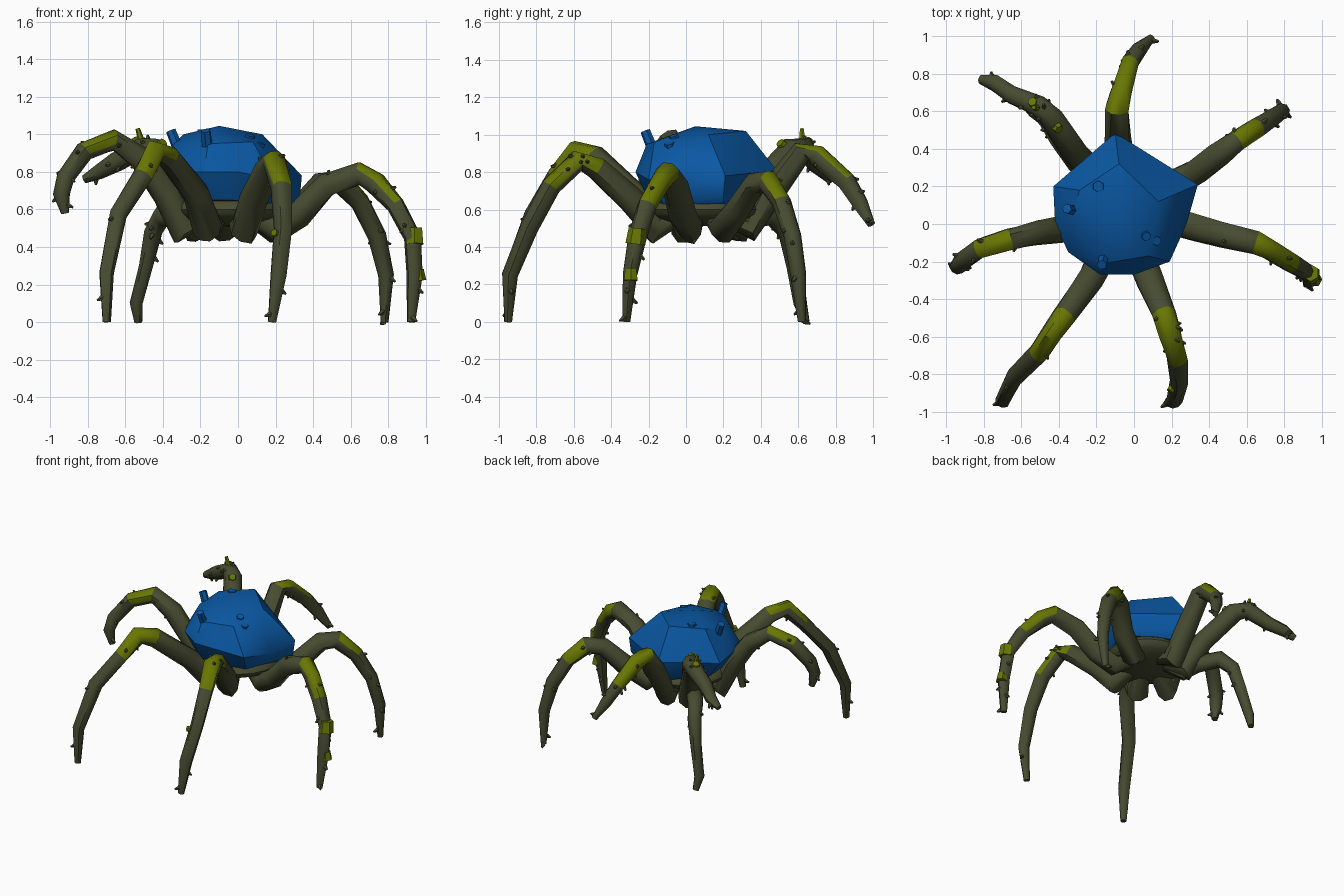
import bpy
import bmesh
import math
import random
from mathutils import Vector

cube = bpy.data.objects.get("Cube")
if cube:
    bpy.data.objects.remove(cube, do_unlink=True)
random.seed(4)


def material(name, color):
    mat = bpy.data.materials.new(name)
    mat.use_nodes = True
    mat.diffuse_color = (*color, 1)
    mat.node_tree.nodes["Principled BSDF"].inputs["Base Color"].default_value = (*color, 1)
    return mat


BLUE = material("blue_shell", (0.003, 0.098, 0.37))
BARK = material("dark_bark", (0.062, 0.071, 0.03))
MOSS = material("moss_green", (0.14, 0.185, 0.001))
CENTER = Vector((-0.05, 0.08, 0.57))


def finish(bm, name, *mats, smooth=30):
    bmesh.ops.recalc_face_normals(bm, faces=bm.faces)
    mesh = bpy.data.meshes.new(name)
    bm.to_mesh(mesh)
    bm.free()
    for mat in mats:
        mesh.materials.append(mat)
    mesh.shade_smooth()
    mesh.set_sharp_from_angle(angle=math.radians(smooth))
    obj = bpy.data.objects.new(name, mesh)
    bpy.context.collection.objects.link(obj)


def add_cone(bm, base, direction, r1, r2, length, sides):
    """Cone or peg from a base point along a direction."""
    direction = direction.normalized()
    rot = direction.to_track_quat('Z', 'Y').to_matrix().to_4x4()
    rot.translation = base + direction * length / 2
    bmesh.ops.create_cone(bm, cap_ends=True, segments=sides, radius1=r1,
                          radius2=r2, depth=length, matrix=rot)


# Faceted shell: hull of a few rim, shoulder and crown points
def build_shell():
    rim = [(-0.10, 0.485, 0.81), (-0.10, 0.46, 0.7), (0.34, 0.21, 0.78),
           (0.33, 0.2, 0.67), (0.28, 0, 0.74), (0.19, -0.2, 0.76),
           (0, -0.27, 0.8), (-0.18, -0.27, 0.8), (-0.35, -0.15, 0.8),
           (-0.42, 0, 0.8), (-0.43, 0.2, 0.78)]
    crown = [(-0.1, 0.05, 1.045), (0.13, 0.12, 1), (-0.08, 0.32, 1.02),
             (-0.29, 0.18, 1), (-0.34, 0.02, 0.95), (-0.16, -0.21, 0.95),
             (0.08, -0.17, 0.96), (0.2, 0.02, 0.91)]
    base = [(-0.1, 0.4, 0.64), (0.29, 0.2, 0.63), (0.15, -0.12, 0.63),
            (-0.03, -0.2, 0.65), (-0.2, -0.18, 0.65), (-0.33, 0.02, 0.66),
            (-0.33, 0.2, 0.65)]
    bm = bmesh.new()
    for p in rim + crown + base:
        bm.verts.new(p)
    hull = bmesh.ops.convex_hull(bm, input=bm.verts)
    loose = [g for g in hull["geom_interior"] if isinstance(g, bmesh.types.BMVert)]
    bmesh.ops.delete(bm, geom=loose, context='VERTS')
    bm.normal_update()
    for face in bm.faces:
        face.material_index = int(face.normal.z < -0.75)
    finish(bm, "shell", BLUE, BARK)


# Small cones or pegs gathered into one object
def build_bumps(name, mat, bumps):
    bm = bmesh.new()
    for base, lean, r1, r2, length in bumps:
        add_cone(bm, Vector(base), Vector(lean), r1, r2, length, 6)
    finish(bm, name, mat)


# Dark underside that joins the legs
def build_core():
    bm = bmesh.new()
    bmesh.ops.create_icosphere(bm, subdivisions=3, radius=1)
    for v in bm.verts:
        v.co = CENTER + Vector((v.co.x * 0.3, v.co.y * 0.3, v.co.z * 0.09 + 0.03))
    finish(bm, "core", BARK)


# Root-like leg: swept tube, mossy upper faces on chosen segments, thorns
def build_leg(name, points, moss=(), thorns=9, width=1):
    pts = [Vector(p) for p in points]
    out = pts[0] - CENTER
    out.z = 0
    out.normalize()
    hip = CENTER + out * 0.26
    hip.z = 0.495
    pts = [CENTER + out * 0.12, hip] + pts
    n = len(pts)
    bm = bmesh.new()
    rings, radii, sides = [], [], 8
    side = (pts[-1] - pts[0]).cross(Vector((0, 0, 1))).normalized()
    for i, p in enumerate(pts):
        t = (pts[min(i + 1, n - 1)] - pts[max(i - 1, 0)]).normalized()
        across = (side - t * side.dot(t)).normalized()
        up = across.cross(t)
        k = max(0, i - 1) / (n - 2)
        r = width * (0.08 * (1 - k) + 0.036 * k)
        if i in (0, n - 1):
            r = 0.05 if i == 0 else 0.022
        radii.append(r)
        ring = []
        for j in range(sides):
            a = math.tau * (j + 0.5) / sides
            offset = across * math.cos(a) + up * math.sin(a)
            ring.append(bm.verts.new(p + offset * r * random.uniform(0.9, 1.08)))
        rings.append(ring)
    for i in range(n - 1):
        for j in range(sides):
            jj = (j + 1) % sides
            face = bm.faces.new((rings[i][j], rings[i][jj], rings[i + 1][jj], rings[i + 1][j]))
            face.material_index = int(i - 2 in moss and j < 4)
    bm.faces.new(rings[0])
    bm.faces.new(rings[-1])
    # stubby thorns scattered past the thigh
    for _ in range(thorns):
        i = random.randrange(3, n - 1)
        f = random.random()
        t = (pts[i + 1] - pts[i]).normalized()
        d = Vector([random.uniform(-1, 1) for _ in range(3)])
        d = (d - t * d.dot(t)).normalized()
        r = radii[i] * (1 - f) + radii[i + 1] * f
        base = pts[i].lerp(pts[i + 1], f) + d * r * 0.65
        add_cone(bm, base, d + t * 0.5, 0.018, 0.006, 0.036, 5)
    finish(bm, name, BARK, MOSS, smooth=50)


build_shell()
build_core()
build_bumps("shell_pegs", BLUE, [
    ((-0.31, 0.07, 0.9), (-0.4, 0.1, 1), 0.03, 0.027, 0.13),
    ((-0.16, -0.17, 0.9), (-0.1, -0.4, 1), 0.03, 0.027, 0.13),
    ((-0.19, 0.2, 0.98), (0, 0, 1), 0.034, 0.03, 0.045),
    ((0.05, -0.05, 0.94), (0.3, -0.3, 1), 0.03, 0.026, 0.06),
    ((0.1, -0.08, 0.9), (0.4, -0.2, 1), 0.03, 0.026, 0.06)])

build_leg("back_leg", [(-0.09, 0.45, 0.68), (-0.09, 0.62, 0.91), (-0.07, 0.7, 0.89),
                       (-0.02, 0.86, 0.75), (0.03, 0.93, 0.64), (0.09, 0.99, 0.52)],
          moss=(1, 2))
build_leg("back_left_leg", [(0.33, 0.28, 0.6), (0.45, 0.37, 0.74), (0.54, 0.44, 0.75),
                            (0.65, 0.51, 0.64), (0.74, 0.57, 0.46), (0.79, 0.6, 0.25),
                            (0.78, 0.62, 0)], moss=(2,))
build_leg("left_leg", [(0.32, -0.02, 0.57), (0.47, -0.06, 0.73), (0.65, -0.1, 0.79),
                       (0.73, -0.14, 0.74), (0.84, -0.21, 0.62), (0.93, -0.26, 0.45),
                       (0.94, -0.3, 0.25), (0.92, -0.32, 0)], moss=(2, 3))
build_leg("front_left_leg", [(0.08, -0.29, 0.65), (0.16, -0.48, 0.82), (0.19, -0.58, 0.86),
                             (0.23, -0.72, 0.72), (0.24, -0.84, 0.5), (0.215, -0.94, 0.25),
                             (0.18, -0.95, 0)], moss=(1, 2))
build_leg("front_right_leg", [(-0.22, -0.28, 0.68), (-0.37, -0.49, 0.88),
                              (-0.44, -0.59, 0.91), (-0.51, -0.69, 0.78),
                              (-0.64, -0.82, 0.57), (-0.7, -0.94, 0.26),
                              (-0.7, -0.95, 0)], moss=(1, 2), thorns=5)
build_leg("right_leg", [(-0.38, -0.03, 0.68), (-0.52, -0.05, 0.87), (-0.66, -0.08, 0.97),
                        (-0.82, -0.13, 0.91), (-0.92, -0.2, 0.77), (-0.94, -0.23, 0.68),
                        (-0.92, -0.22, 0.58)], moss=(2,))
build_leg("back_right_raised_leg", [(-0.31, 0.38, 0.72), (-0.44, 0.57, 0.92),
                                    (-0.51, 0.63, 0.93), (-0.65, 0.69, 0.85),
                                    (-0.74, 0.75, 0.8), (-0.82, 0.77, 0.76)], thorns=12)
build_leg("back_right_lower_leg", [(-0.3, 0.32, 0.55), (-0.4, 0.46, 0.57),
                                   (-0.45, 0.54, 0.48), (-0.49, 0.58, 0.3),
                                   (-0.54, 0.61, 0.1), (-0.53, 0.64, 0)],
          thorns=5, width=0.85)

# Moss lumps on the joints and a tall moss thorn on the raised leg
build_bumps("moss_bumps", MOSS, [
    ((-0.51, 0.62, 0.95), (-0.3, 0, 1), 0.02, 0.012, 0.085),
    ((-0.43, 0.54, 0.92), (0.5, -0.6, 0.6), 0.035, 0.025, 0.062),
    ((-0.53, 0.64, 0.94), (-0.3, 0.3, 1), 0.035, 0.025, 0.045),
    ((0.94, -0.26, 0.5), (0, -0.12, -1), 0.046, 0.054, 0.085),
    ((0.955, -0.295, 0.28), (0.1, 0, -1), 0.034, 0.042, 0.06),
    ((0.22, -0.85, 0.46), (-0.5, -0.7, 0.3), 0.026, 0.02, 0.053)])
